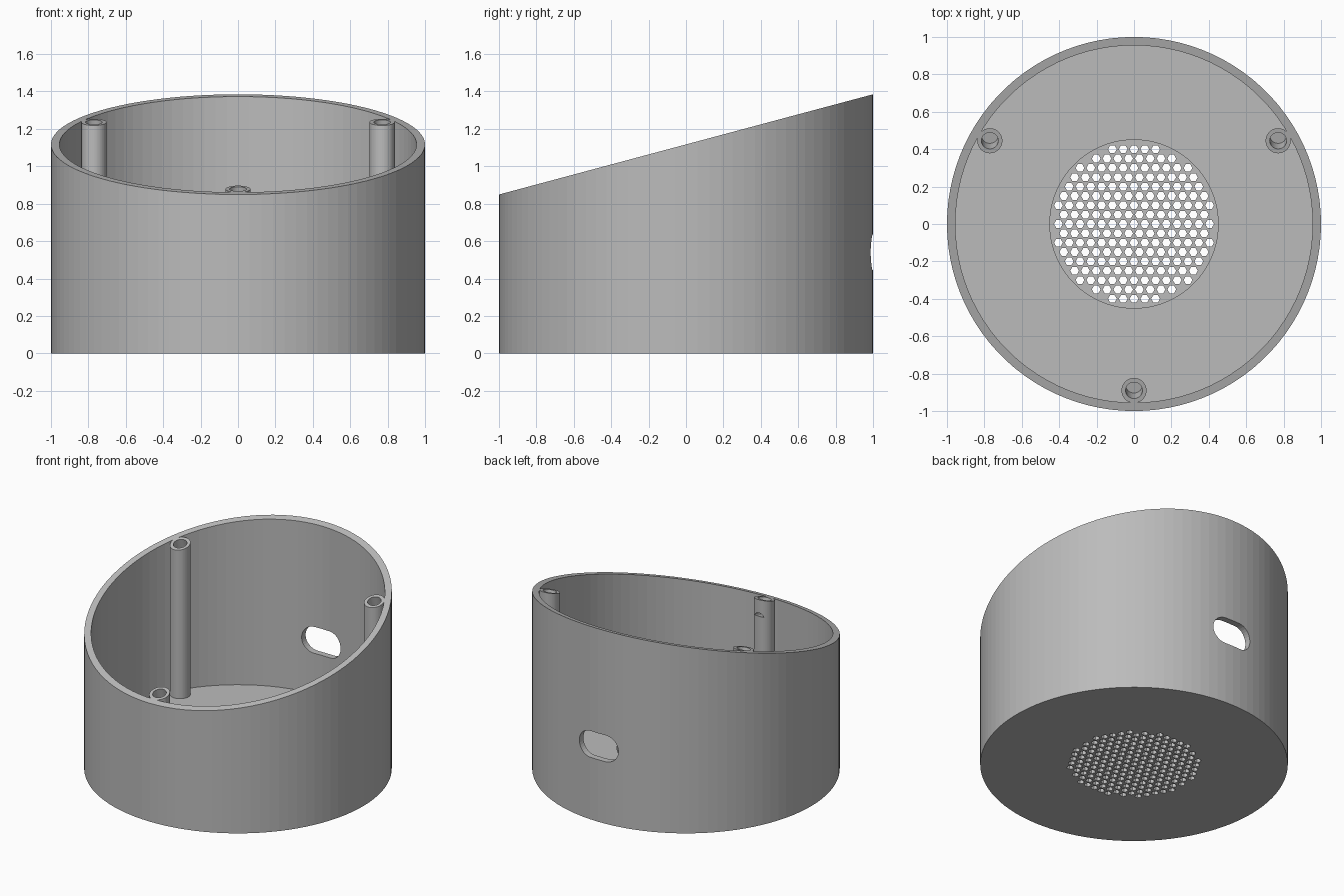
import bpy, bmesh, math
from mathutils import Matrix, Vector

cube = bpy.data.objects.get("Cube")
if cube:
    bpy.data.objects.remove(cube, do_unlink=True)

TILT = math.radians(15)
FLOOR, GRILLE, RECESS = 0.155, 0.045, 0.45
SIDES = 100

grey = bpy.data.materials.new("matte grey")
grey.use_nodes = True
grey.diffuse_color = (0.5, 0.5, 0.5, 1)
grey.node_tree.nodes["Principled BSDF"].inputs["Base Color"].default_value = grey.diffuse_color


def rim_height(y):
    return 1.117 + math.tan(TILT) * y


def make_object(name, bm):
    bmesh.ops.recalc_face_normals(bm, faces=bm.faces)
    mesh = bpy.data.meshes.new(name)
    bm.to_mesh(mesh)
    bm.free()
    mesh.materials.append(grey)
    obj = bpy.data.objects.new(name, mesh)
    bpy.context.collection.objects.link(obj)
    return obj


def add_cylinder(bm, radius, depth, sides, matrix):
    bmesh.ops.create_cone(bm, cap_ends=True, segments=sides, radius1=radius,
                          radius2=radius, depth=depth, matrix=matrix)


def lathe(name, profile, center, sides):
    """Revolve (radius, height) points; height None follows the slanted rim."""
    bm = bmesh.new()
    rings = []
    for radius, height in profile:
        ring = []
        for i in range(sides):
            a = math.tau * i / sides
            x, y = center[0] + radius * math.cos(a), center[1] + radius * math.sin(a)
            ring.append(bm.verts.new((x, y, rim_height(y) if height is None else height)))
        rings.append(ring)
    for low, high in zip(rings, rings[1:]):
        for i in range(sides):
            j = (i + 1) % sides
            bm.faces.new((low[i], low[j], high[j], high[i]))
    bm.faces.new(rings[0])
    bm.faces.new(rings[-1])
    return make_object(name, bm)


def cut(obj, cutter):
    mod = obj.modifiers.new("cut", 'BOOLEAN')
    mod.operation, mod.solver, mod.object = 'DIFFERENCE', 'EXACT', cutter
    bpy.context.view_layer.update()
    graph = bpy.context.evaluated_depsgraph_get()
    mesh = bpy.data.meshes.new_from_object(obj.evaluated_get(graph))
    obj.modifiers.clear()
    obj.data = mesh
    bpy.data.objects.remove(cutter, do_unlink=True)


# Round housing with slanted rim, thick floor and recess above the grille
housing = lathe("housing", [(1, 0), (1, None), (0.955, None), (0.955, FLOOR),
                            (RECESS, FLOOR), (RECESS, GRILLE)], (0, 0), SIDES)

# Hexagonal grille holes on a staggered grid
bm = bmesh.new()
row_step = 0.05
pitch = row_step * 2 / math.sqrt(3)
for row in range(-8, 9):
    for col in range(-8, 9):
        x, y = (col + 0.5 * (row % 2)) * pitch, row * row_step
        if math.hypot(x, y) < 0.425:
            turn = Matrix.Rotation(math.radians(30), 4, 'Z')
            add_cylinder(bm, 0.0235, 0.2, 6, Matrix.Translation((x, y, 0)) @ turn)
cut(housing, make_object("grille_cutter", bm))

# Rounded cable slot through the back wall
bm = bmesh.new()
slot_half, slot_radius, arc = 0.155, 0.095, 16
outline = []
for side in (1, -1):
    for i in range(arc + 1):
        a = math.pi * (i / arc - 0.5) + (0 if side > 0 else math.pi)
        outline.append(bm.verts.new((side * (slot_half - slot_radius) + slot_radius * math.cos(a),
                                     0.8, 0.54 + slot_radius * math.sin(a))))
face = bm.faces.new(outline)
extruded = bmesh.ops.extrude_face_region(bm, geom=[face])["geom"]
bmesh.ops.translate(bm, vec=(0, 0.4, 0),
                    verts=[v for v in extruded if isinstance(v, bmesh.types.BMVert)])
cut(housing, make_object("slot_cutter", bm))

# Three screw posts, each with a shallow hole square to the slanted rim
for name, angle in (("front", -90), ("back_left", 30), ("back_right", 150)):
    a = math.radians(angle)
    x, y = 0.89 * math.cos(a), 0.89 * math.sin(a)
    post = lathe(name + "_screw_post", [(0.067, FLOOR - 0.01), (0.067, None)], (x, y), 48)
    bm = bmesh.new()
    place = Matrix.Translation(Vector((x, y, rim_height(y)))) @ Matrix.Rotation(TILT, 4, 'X')
    add_cylinder(bm, 0.045, 0.23, 48, place)
    cut(post, make_object("hole_cutter", bm))
